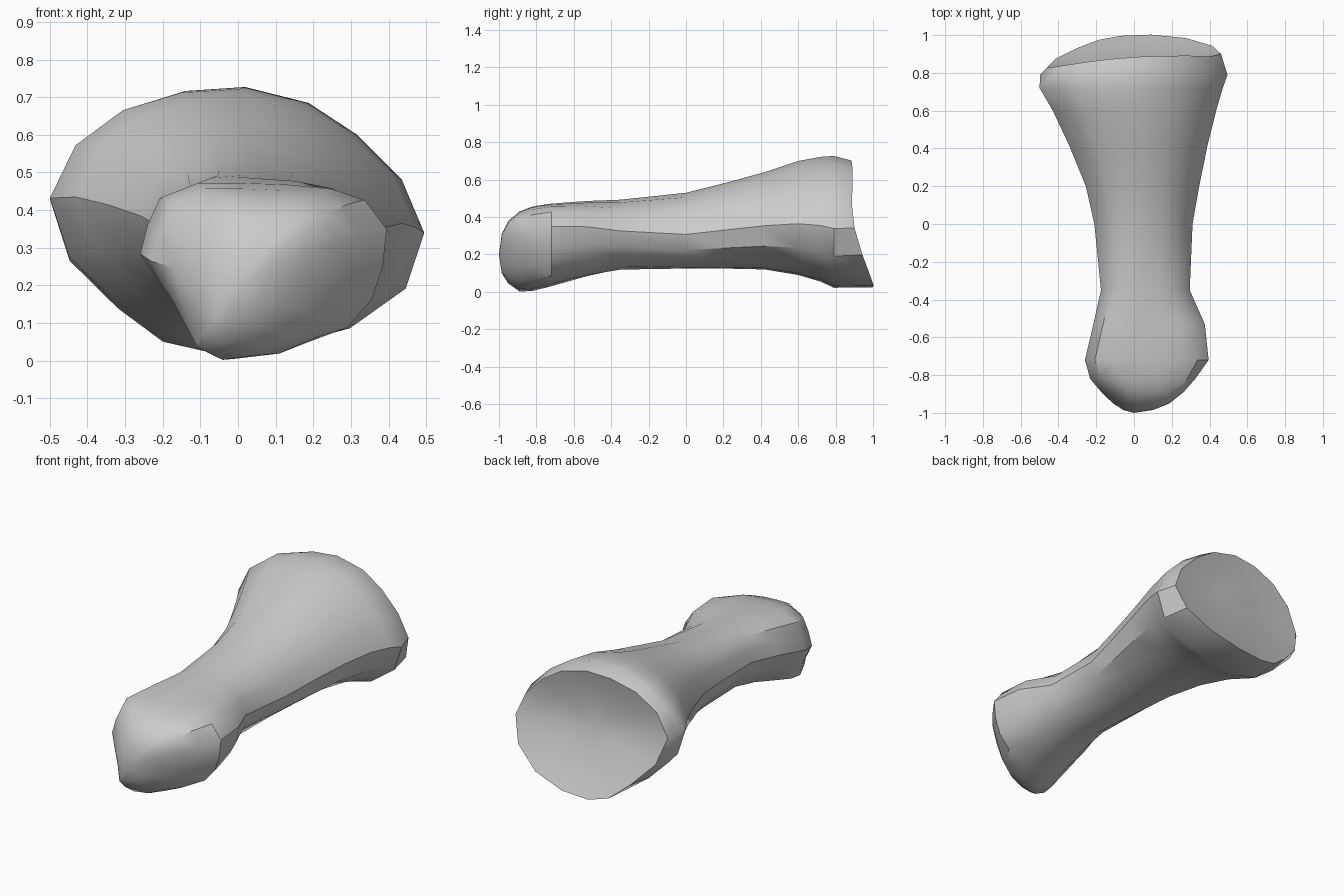
import bpy, bmesh, math

cube = bpy.data.objects.get("Cube")
if cube:
    bpy.data.objects.remove(cube, do_unlink=True)

# Bone colour
mat = bpy.data.materials.new("bone grey")
mat.use_nodes = True
colour = (0.6, 0.6, 0.6, 1)
mat.diffuse_color = colour
mat.node_tree.nodes["Principled BSDF"].inputs["Base Color"].default_value = colour

# Cross-sections in a unit box: wide oval base and angular knuckle
BASE = [(-1, .13), (-.86, .55), (-.6, .83), (-.28, .97), (.04, 1), (.38, .88),
        (.64, .64), (.88, .3), (1, -.1), (.9, -.52), (.6, -.82), (.2, -.97),
        (-.15, -1), (-.4, -.92), (-.64, -.67), (-.9, -.31)]
HEAD = [(-1, .15), (-.94, .5), (-.84, .82), (-.53, 1), (-.2, 1), (.2, .98),
        (.55, .93), (.82, .8), (1, .45), (.97, 0), (.88, -.4), (.68, -.74),
        (.32, -.94), (-.1, -1), (-.45, -.85), (-.75, -.33)]

# Stations along the shaft: y, x min, x max, z min, z max, slant
STATIONS = [
    (-.985, -.06, .08, .1, .31, .04),
    (-.95, -.12, .16, .045, .38, .06),
    (-.89, -.18, .24, .002, .43, .05),
    (-.82, -.235, .315, .005, .457, .02),
    (-.72, -.26, .395, .03, .472, 0),
    (-.53, -.215, .375, .08, .486, 0),
    (-.35, -.175, .295, .115, .493, 0),
    (0, -.21, .31, .125, .53, 0),
    (.2, -.255, .345, .125, .58, 0),
    (.42, -.345, .39, .12, .64, 0),
    (.6, -.43, .435, .09, .7, 0),
    (.72, -.5, .47, .055, .722, 0),
    (.79, -.497, .495, .022, .727, 0),
]


def smoothstep(t):
    t = min(1, max(0, t))
    return t * t * (3 - 2 * t)


def section(y, x0, x1, z0, z1, slant):
    """Ring of points fitted to the box, blending knuckle into base."""
    ring = []
    for (hx, hz), (bx, bz) in zip(HEAD, BASE):
        # The upper left shoulder stays square further along the shaft
        length = 1.4 if hx < 0 < hz else .7
        w = smoothstep((y + .75) / length)
        u, v = hx + (bx - hx) * w, hz + (bz - hz) * w
        ring.append(((x0 + x1) / 2 + u * (x1 - x0) / 2 + slant * v, y,
                     (z0 + z1) / 2 + v * (z1 - z0) / 2))
    return ring


def rim_y(x, z):
    """Tilted joint edge, reaching furthest back at the bottom."""
    return (.9 + .25 * max(0, .43 - z) - .08 * max(0, z - .5)
            - .23 * x * x + .06 * x)


bm = bmesh.new()
rings = [[bm.verts.new(p) for p in section(*s)] for s in STATIONS]

# Rim and shallow concave joint surface
cx, cz = 0, .37
for scale, depth in ((.93, 0), (.68, .03), (.34, .05)):
    ring = []
    for x, _, z in section(*STATIONS[-1]):
        px = cx + (x - cx) * scale
        low = max(0, cz - z) / cz
        pz = cz + (z - cz) * (scale + (.07 * low if depth == 0 else 0))
        ring.append(bm.verts.new((px, rim_y(px, pz) - depth, pz)))
    rings.append(ring)

# Skin the rings and close both ends
count = len(BASE)
for a, b in zip(rings, rings[1:]):
    for i in range(count):
        j = (i + 1) % count
        bm.faces.new((a[i], a[j], b[j], b[i]))
for ring, tip in ((rings[0], (0, -1, .2)), (rings[-1], (cx, .86, cz))):
    pole = bm.verts.new(tip)
    for i in range(count):
        bm.faces.new((ring[i], ring[(i + 1) % count], pole))
bmesh.ops.recalc_face_normals(bm, faces=bm.faces[:])

mesh = bpy.data.meshes.new("finger_bone")
bm.to_mesh(mesh)
bm.free()
mesh.materials.append(mat)
bone = bpy.data.objects.new("finger_bone", mesh)
bpy.context.scene.collection.objects.link(bone)

# Soft shading with crisp rim and ridges
bpy.ops.object.select_all(action='DESELECT')
bone.select_set(True)
bpy.context.view_layer.objects.active = bone
bpy.ops.object.shade_smooth_by_angle(angle=math.radians(35))
